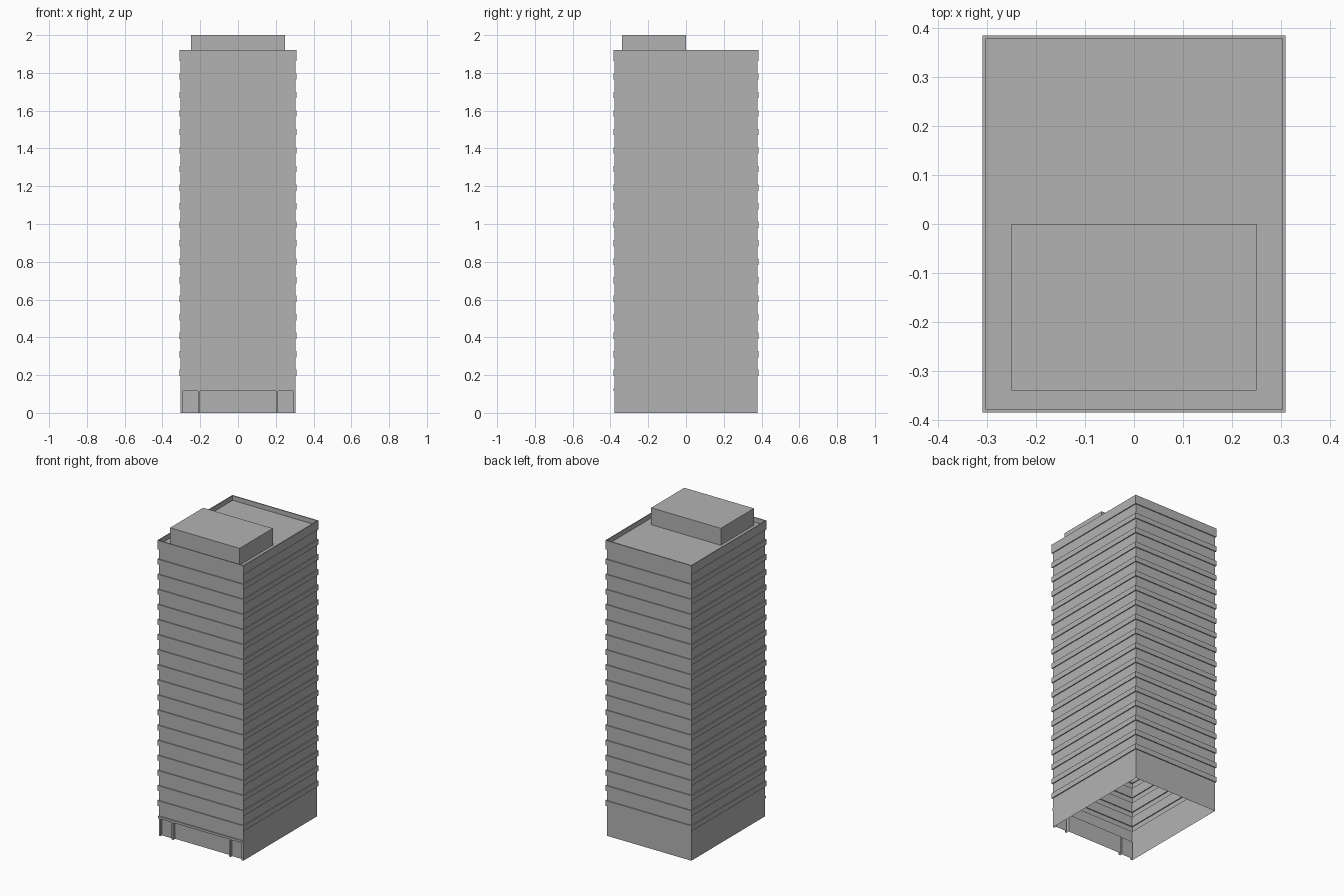
import bpy, bmesh

cube = bpy.data.objects.get("Cube")
if cube:
    bpy.data.objects.remove(cube)

grey = bpy.data.materials.new("concrete_grey")
grey.use_nodes = True
grey.diffuse_color = (0.45, 0.45, 0.45, 1)
grey.node_tree.nodes["Principled BSDF"].inputs["Base Color"].default_value = (0.45, 0.45, 0.45, 1)

HX, HY = 0.304, 0.379      # wall half sizes
OUT = 0.006                # how far the bands stand out
FLOOR, BAND = 0.098, 0.034
LOW, TOP, ROOF = 0.196, 1.92, 1.89
DOOR_TOP = 0.115


def finish(name, bm, normals=True):
    if normals:
        bmesh.ops.recalc_face_normals(bm, faces=bm.faces)
    mesh = bpy.data.meshes.new(name)
    bm.to_mesh(mesh)
    bm.free()
    mesh.materials.append(grey)
    obj = bpy.data.objects.new(name, mesh)
    bpy.context.collection.objects.link(obj)
    return obj


def box(name, x0, x1, y0, y1, z0, z1):
    bm = bmesh.new()
    bmesh.ops.create_cube(bm, size=1)
    for v in bm.verts:
        v.co.x = x1 if v.co.x > 0 else x0
        v.co.y = y1 if v.co.y > 0 else y0
        v.co.z = z1 if v.co.z > 0 else z0
    return finish(name, bm)


def ring(bm, grow, z):
    x, y = HX + grow, HY + grow
    return [bm.verts.new(p) for p in ((-x, -y, z), (x, -y, z), (x, y, z), (-x, y, z))]


# Tower shell: plain base, one projecting band per floor, parapet and sunken roof
profile = [(0, 0), (0, LOW)]
for i in range(17):
    z = LOW + i * FLOOR
    profile += [(0, z), (OUT, z), (OUT, z + BAND), (0, z + BAND)]
last = LOW + 17 * FLOOR
profile += [(0, last), (OUT, last), (OUT, TOP), (-0.001, TOP), (-0.001, ROOF)]
profile = [p for i, p in enumerate(profile) if i == 0 or p != profile[i - 1]]

bm = bmesh.new()
rings = [ring(bm, g, z) for g, z in profile]
front_base = None
for a, b in zip(rings, rings[1:]):
    for k in range(4):
        n = (k + 1) % 4
        face = bm.faces.new((a[k], a[n], b[n], b[k]))
        front_base = front_base or face
bm.faces.new(rings[-1])
bm.faces.remove(front_base)       # replaced by the entrance wall
finish("tower_shell", bm, False)

# Entrance wall: recessed door bay and two side bays between slim piers
bays = [(-0.292, -0.212, 0.015), (-0.2, 0.2, 0.02), (0.212, 0.292, 0.015)]
bm = bmesh.new()
path = [(-HX, -HY)]
for x0, x1, d in bays:
    path += [(x0, -HY), (x0, d - HY), (x1, d - HY), (x1, -HY)]
path.append((HX, -HY))


def quad(*points):
    bm.faces.new([bm.verts.new(p) for p in points])


for (ax, ay), (bx, by) in zip(path, path[1:]):
    quad((ax, ay, 0), (bx, by, 0), (bx, by, DOOR_TOP), (ax, ay, DOOR_TOP))
for x0, x1, d in bays:            # soffits
    quad((x0, -HY, DOOR_TOP), (x0, d - HY, DOOR_TOP), (x1, d - HY, DOOR_TOP), (x1, -HY, DOOR_TOP))
quad((-HX, -HY, DOOR_TOP), (HX, -HY, DOOR_TOP), (HX, -HY, LOW), (-HX, -HY, LOW))
finish("entrance_wall", bm, False)

# Thin lip above the entrance
box("entrance_lip", -HX, HX, -HY - OUT, -HY, DOOR_TOP, DOOR_TOP + 0.015)

# Rooftop plant room
box("roof_plant_room", -0.25, 0.25, -0.34, 0, ROOF, 2)
